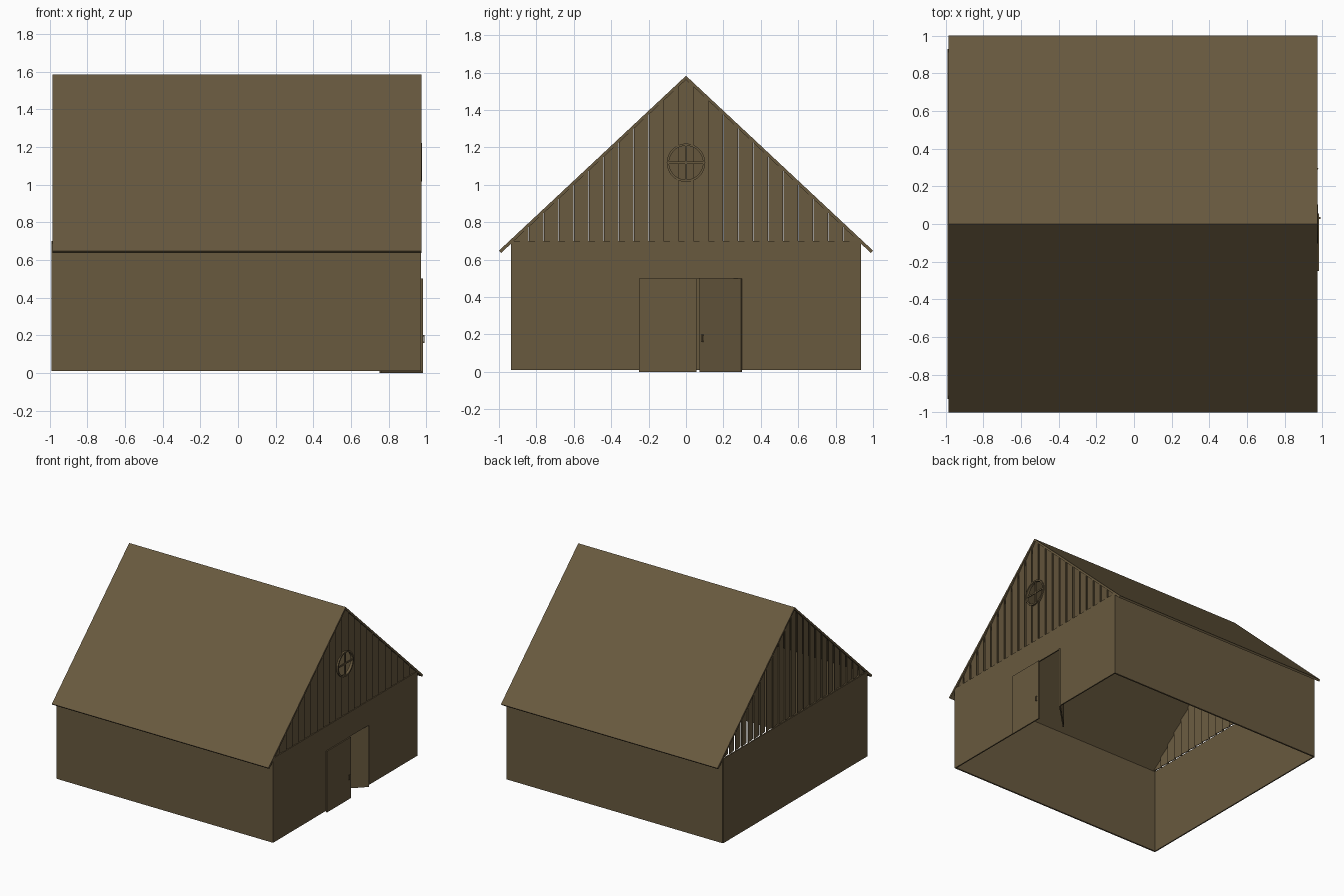
import bpy, bmesh, math
from mathutils import Matrix, Vector

if "Cube" in bpy.data.objects:
    bpy.data.objects.remove(bpy.data.objects["Cube"])

wood = bpy.data.materials.new("brown wood")
wood.diffuse_color = (0.138, 0.100, 0.049, 1)
wood.use_nodes = True
wood.node_tree.nodes["Principled BSDF"].inputs["Base Color"].default_value = wood.diffuse_color


def make(name, bm, matrix=None):
    if matrix:
        bm.transform(matrix)
    bmesh.ops.recalc_face_normals(bm, faces=bm.faces)
    me = bpy.data.meshes.new(name)
    bm.to_mesh(me)
    bm.free()
    me.materials.append(wood)
    ob = bpy.data.objects.new(name, me)
    bpy.context.collection.objects.link(ob)
    return ob


def add_prism(bm, profile, x0, x1, shear=0.0):
    """Extrude a (y, z) profile from x0 to x1; shear tilts it about its middle."""
    mid = (min(p[0] for p in profile) + max(p[0] for p in profile)) / 2
    a = [bm.verts.new((x0 + (y - mid) * shear, y, z)) for y, z in profile]
    b = [bm.verts.new((x1 + (y - mid) * shear, y, z)) for y, z in profile]
    bm.faces.new(a)
    bm.faces.new(b[::-1])
    n = len(a)
    for i in range(n):
        bm.faces.new((a[i], b[i], b[(i + 1) % n], a[(i + 1) % n]))


def prism(name, profile, x0, x1, matrix=None):
    bm = bmesh.new()
    add_prism(bm, profile, x0, x1)
    return make(name, bm, matrix)


def rect(y0, y1, z0, z1):
    return [(y0, z0), (y1, z0), (y1, z1), (y0, z1)]


# Walls, open underneath
prism("front_wall", rect(-0.935, -0.922, 0.01, 0.70), -0.985, 0.972)
prism("back_wall", rect(0.922, 0.935, 0.01, 0.70), -0.985, 0.972)
prism("left_wall", rect(-0.93, 0.93, 0.01, 0.70), -0.99, -0.98)
prism("right_wall", [(-0.922, 0.01), (-0.25, 0.01), (-0.25, 0.5), (0.3, 0.5),
                     (0.3, 0.01), (0.922, 0.01), (0.922, 0.7), (-0.922, 0.7)],
      0.962, 0.972)

# Roof, one folded slab
prism("roof", [(-1, 0.648), (0, 1.583), (1, 0.648), (0.988, 0.636),
               (0, 1.562), (-0.988, 0.636)], -0.985, 0.975)


# Gable boards, each slightly tilted
def board_top(y):
    return max(0.702, 1.563 - 0.938 * abs(y))


def gable(name, x, shear):
    bm = bmesh.new()
    count, w = 23, 0.08
    for i in range(count):
        c = (i - count // 2) * w
        y0, y1 = c - w / 2 + 0.001, c + w / 2 - 0.001
        prof = [(y0, 0.70), (y1, 0.70), (y1, board_top(y1))]
        if i == count // 2:
            prof.append((0, board_top(0)))
        prof.append((y0, board_top(y0)))
        add_prism(bm, prof, x - 0.003, x + 0.003, shear)
    return make(name, bm)


gable("left_gable_boards", -0.972, -0.15)
right_gable = gable("right_gable_boards", 0.962, 0.15)

# Round window: hole, ring and cross bars
WZ = 1.118
bpy.ops.mesh.primitive_cylinder_add(vertices=32, radius=0.097, depth=0.2,
                                    location=(0.96, 0, WZ),
                                    rotation=(0, math.pi / 2, 0))
cutter = bpy.context.object
cutter.name = "window_cutter"
cutter.hide_render = True
cutter.hide_viewport = True
cut = right_gable.modifiers.new("window_hole", 'BOOLEAN')
cut.operation = 'DIFFERENCE'
cut.solver = 'EXACT'
cut.object = cutter

bm = bmesh.new()
n = 32
loops = []
for r, x in ((0.103, 0.955), (0.103, 0.977), (0.091, 0.977), (0.091, 0.955)):
    loops.append([bm.verts.new((x, r * math.cos(2 * math.pi * i / n),
                                WZ + r * math.sin(2 * math.pi * i / n)))
                  for i in range(n)])
for k in range(4):
    p, q = loops[k], loops[(k + 1) % 4]
    for i in range(n):
        j = (i + 1) % n
        bm.faces.new((p[i], p[j], q[j], q[i]))
make("window_ring", bm)
prism("window_upright", rect(-0.006, 0.006, WZ - 0.093, WZ + 0.093), 0.962, 0.972)
prism("window_crossbar", rect(-0.093, 0.093, WZ - 0.006, WZ + 0.006), 0.963, 0.971)


# Doors: built closed from the hinge along +y, mirrored by side, then swung
def door(name, hinge_y, side, angle, width):
    place = Matrix.Translation((0.972, hinge_y, 0)) @ Matrix.Rotation(angle, 4, 'Z')
    prism(name, rect(0, side * width, 0, 0.5), 0, 0.01, place)
    hy = side * (width - 0.025)
    bm = bmesh.new()
    add_prism(bm, rect(hy - 0.005, hy + 0.005, 0.16, 0.20), 0.014, 0.018)
    for z in (0.16, 0.192):
        add_prism(bm, rect(hy - 0.005, hy + 0.005, z, z + 0.008), 0.008, 0.015)
    make(name + "_handle", bm, place)


door("closed_door", -0.25, 1, 0, 0.307)
door("open_door", 0.3, -1, math.radians(-45), 0.312)
